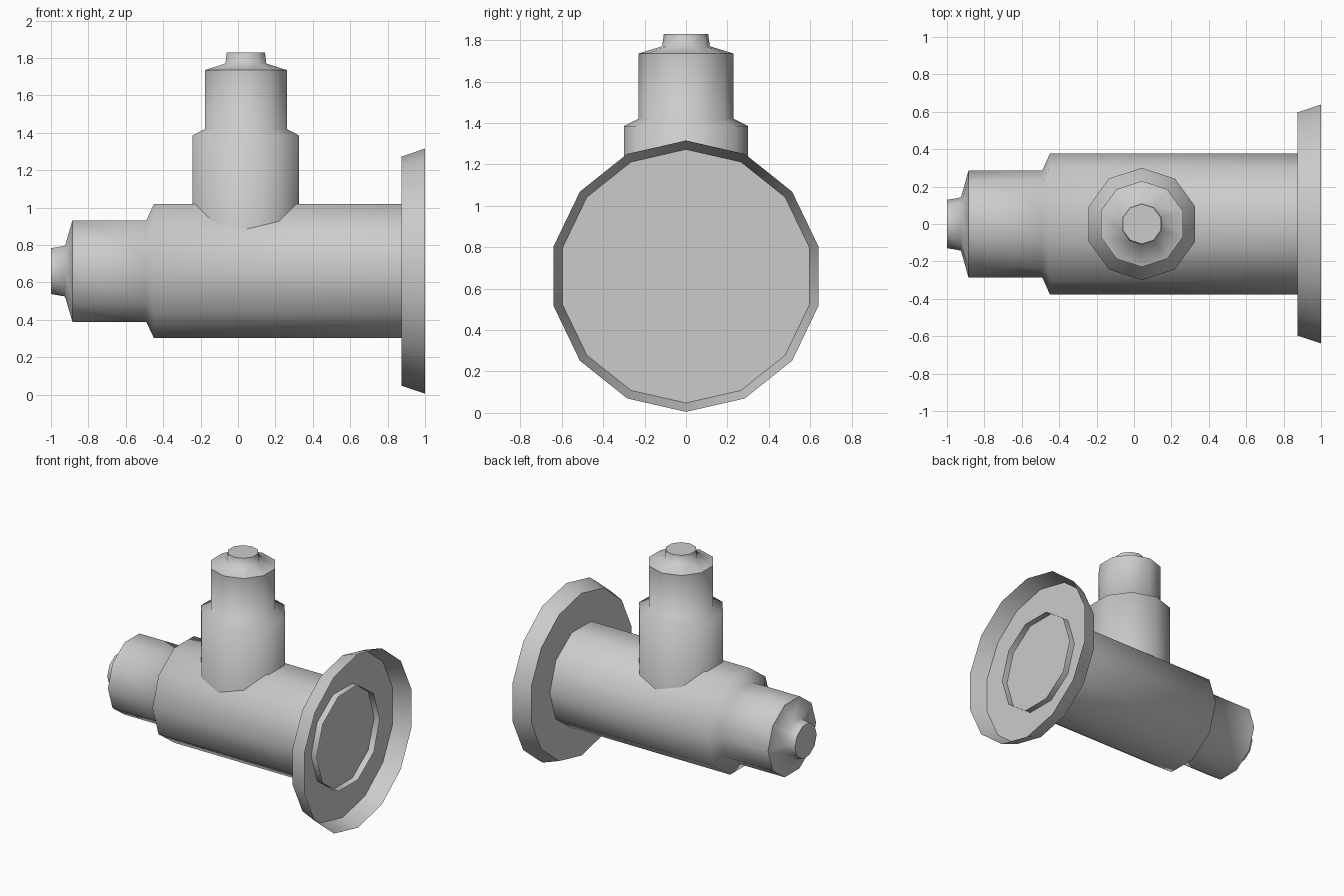
import bpy, bmesh, math
from mathutils import Matrix

if "Cube" in bpy.data.objects:
    bpy.data.objects.remove(bpy.data.objects["Cube"], do_unlink=True)

grey = bpy.data.materials.new("light_grey")
grey.use_nodes = True
grey.diffuse_color = (0.6, 0.6, 0.6, 1)
grey.node_tree.nodes["Principled BSDF"].inputs["Base Color"].default_value = grey.diffuse_color


def lathe(name, profile, sides, matrix, cap_start=False, cap_end=False):
    """Spin (radius, height) points round the local z axis, then place the part."""
    bm = bmesh.new()
    rings = []
    for r, h in profile:
        angles = [2 * math.pi * i / sides for i in range(sides)]
        rings.append([bm.verts.new((r * math.cos(a), r * math.sin(a), h)) for a in angles])
    for low, high in zip(rings, rings[1:]):
        for i in range(sides):
            j = (i + 1) % sides
            bm.faces.new((low[i], low[j], high[j], high[i]))
    if cap_start:
        bm.faces.new(rings[0][::-1])
    if cap_end:
        bm.faces.new(rings[-1])
    bm.transform(matrix)
    bm.normal_update()
    mesh = bpy.data.meshes.new(name)
    bm.to_mesh(mesh)
    bm.free()
    mesh.materials.append(grey)
    obj = bpy.data.objects.new(name, mesh)
    bpy.context.collection.objects.link(obj)
    bpy.ops.object.select_all(action="DESELECT")
    obj.select_set(True)
    bpy.context.view_layer.objects.active = obj
    bpy.ops.object.shade_smooth_by_angle(angle=math.radians(70))
    return obj


AXIS_Z = 0.66
quarter = math.pi / 2
# Local z runs along +x; the first corner points to the side or to the top
along_x = Matrix.Translation((0, 0, AXIS_Z)) @ Matrix.Rotation(quarter, 4, "Y")
corner_to_side = along_x @ Matrix.Rotation(quarter, 4, "Z")
upright = Matrix.Translation((0.042, 0, 0)) @ Matrix.Rotation(quarter, 4, "Z")

# Horizontal stepped pipe, open where it pokes through the dish floor
lathe("main_pipe", [(0.129, -1), (0.142, -0.925), (0.286, -0.885), (0.286, -0.49),
                    (0.376, -0.45), (0.376, 0.92)], 10, corner_to_side, cap_start=True)

# Vertical stepped branch
lathe("branch_pipe", [(0.3, 0.7), (0.3, 1.385), (0.23, 1.42), (0.23, 1.735),
                      (0.115, 1.77), (0.107, 1.83)], 10, upright, cap_end=True)

# Shallow flared dish at the end of the main pipe
lathe("end_dish", [(0.612, 0.873), (0.655, 1)], 14, along_x, cap_start=True)
